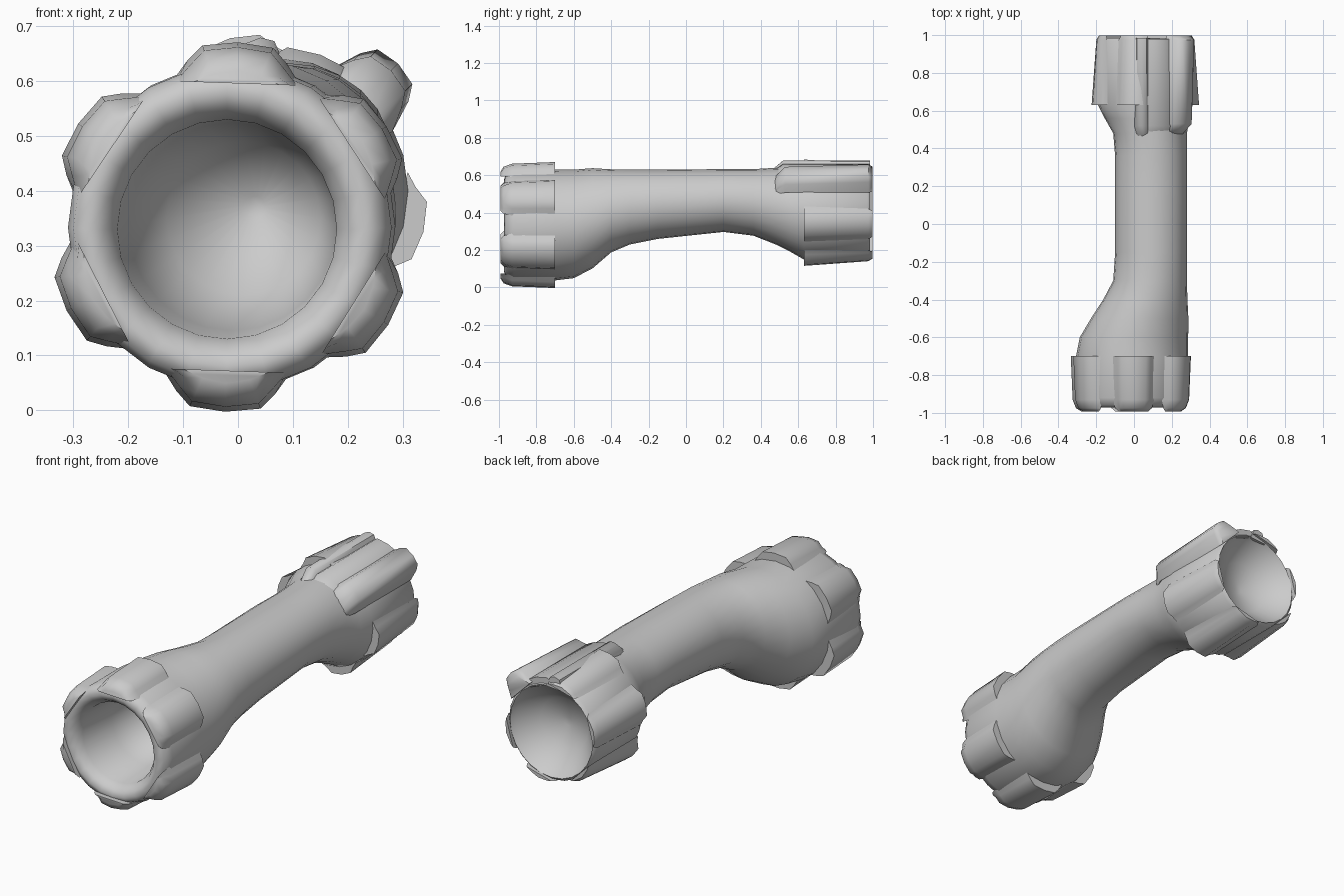
import bpy, bmesh
from math import sin, cos, pi, radians

SIDES = 24


def finish(name, bm, angle):
    bmesh.ops.recalc_face_normals(bm, faces=bm.faces)
    mesh = bpy.data.meshes.new(name)
    bm.to_mesh(mesh)
    bm.free()
    obj = bpy.data.objects.new(name, mesh)
    bpy.context.collection.objects.link(obj)
    bpy.ops.object.select_all(action='DESELECT')
    obj.select_set(True)
    bpy.context.view_layer.objects.active = obj
    bpy.ops.object.shade_smooth_by_angle(angle=radians(angle))
    return obj


def skin(bm, rings):
    """Bridge successive rings of points and cap both ends."""
    rings = [[bm.verts.new(p) for p in ring] for ring in rings]
    n = len(rings[0])
    for a, b in zip(rings, rings[1:]):
        for i in range(n):
            j = (i + 1) % n
            bm.faces.new((a[i], a[j], b[j], b[i]))
    bm.faces.new(rings[0])
    bm.faces.new(rings[-1])


def ellipse(y, cx, cz, rx, rz):
    return [(cx + rx * cos(2 * pi * i / SIDES), y, cz + rz * sin(2 * pi * i / SIDES))
            for i in range(SIDES)]


def rib(name, cx, cz, degrees, inner, sections):
    """Tapered tooth along y; each section is (y, outer radius, half width)."""
    a = radians(degrees)
    rings = []
    for y, r, w in sections:
        base = min(inner, r - 0.02)
        side = max(r - 0.035, base + 0.008)
        outline = [(base, -w * 1.3), (side, -w), (r - 0.008, -w * 0.72), (r, 0),
                   (r - 0.008, w * 0.72), (side, w), (base, w * 1.3)]
        rings.append([(cx + u * cos(a) - v * sin(a), y, cz + u * sin(a) + v * cos(a))
                      for u, v in outline])
    bm = bmesh.new()
    skin(bm, rings)
    return finish(name, bm, 50)


# Front socket, rim and flared neck, then offset shaft, rear cup and dish:
# (y, centre x, centre z, radius x, radius z)
sections = [
    (-0.50, 0.03, 0.37, 0.02, 0.02),
    (-0.58, 0.01, 0.35, 0.14, 0.14),
    (-0.72, -0.01, 0.335, 0.19, 0.19),
    (-0.92, -0.02, 0.33, 0.20, 0.20),
    (-0.955, -0.02, 0.33, 0.222, 0.222),
    (-0.972, -0.02, 0.33, 0.25, 0.25),
    (-0.96, -0.02, 0.332, 0.28, 0.28),
    (-0.92, -0.015, 0.333, 0.295, 0.295),
    (-0.70, -0.01, 0.335, 0.297, 0.297),
    (-0.60, 0.00, 0.34, 0.287, 0.29),
    (-0.50, 0.03, 0.37, 0.258, 0.268),
    (-0.40, 0.06, 0.41, 0.223, 0.222),
    (-0.30, 0.085, 0.43, 0.195, 0.20),
    (-0.15, 0.09, 0.445, 0.19, 0.185),
    (0.20, 0.09, 0.465, 0.19, 0.168),
    (0.36, 0.09, 0.455, 0.19, 0.178),
    (0.48, 0.085, 0.435, 0.195, 0.205),
    (0.56, 0.07, 0.415, 0.225, 0.225),
    (0.63, 0.06, 0.40, 0.25, 0.25),
    (0.97, 0.06, 0.40, 0.245, 0.245),
    (0.985, 0.06, 0.40, 0.23, 0.23),
    (0.96, 0.06, 0.40, 0.215, 0.215),
    (0.88, 0.06, 0.40, 0.13, 0.13),
    (0.85, 0.06, 0.40, 0.02, 0.02),
]
bm = bmesh.new()
skin(bm, [ellipse(*s) for s in sections])
finish("handle_body", bm, 60)

# Six grip ribs around the front collar
for i, deg in enumerate((88, 33, -32, -92, 207, 146)):
    rib(f"front_rib_{i + 1}", -0.012, 0.334, deg, 0.262,
        [(-0.70, 0.337, 0.09), (-0.93, 0.328, 0.085),
         (-0.975, 0.312, 0.075), (-0.992, 0.285, 0.06)])

# Grip ribs around the rear cup; the strong upper right one runs into the shaft
for i, deg in enumerate((45, 105, 165, 225, 285, 345)):
    if deg == 45:
        parts = [(0.46, 0.22, 0.05), (0.53, 0.31, 0.062), (0.975, 0.328, 0.062),
                 (0.997, 0.30, 0.055)]
    else:
        parts = [(0.63, 0.288, 0.075), (0.975, 0.264, 0.065), (0.997, 0.252, 0.055)]
    rib(f"rear_rib_{i + 1}", 0.06, 0.40, deg, 0.232, parts)

# Low web and ridge bridging the two upper rear ribs
rib("rear_web", 0.06, 0.40, 70, 0.22,
    [(0.46, 0.22, 0.08), (0.52, 0.264, 0.085), (0.98, 0.264, 0.085)])
rib("rear_ridge", 0.06, 0.40, 94, 0.22,
    [(0.46, 0.23, 0.03), (0.52, 0.28, 0.035), (0.985, 0.28, 0.035)])
